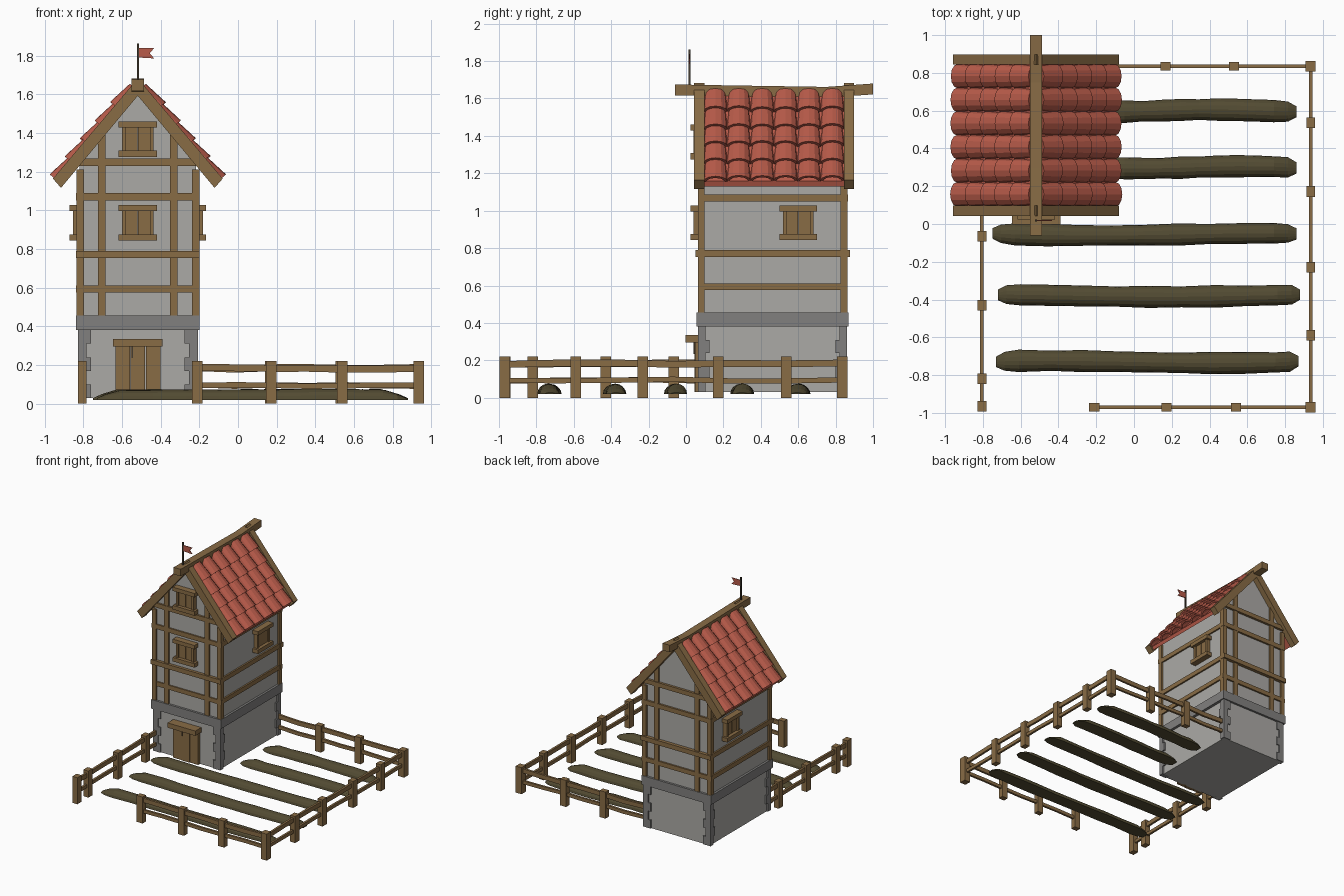
import bpy, bmesh, math, random
from mathutils import Vector

if "Cube" in bpy.data.objects:
    bpy.data.objects.remove(bpy.data.objects["Cube"])

random.seed(4)


def material(name, rgb):
    m = bpy.data.materials.new(name)
    m.diffuse_color = (*rgb, 1)
    m.use_nodes = True
    m.node_tree.nodes["Principled BSDF"].inputs["Base Color"].default_value = m.diffuse_color
    return m


WOOD = material("brown wood", (0.25, 0.15, 0.06))
PLASTER = material("light grey plaster", (0.41, 0.40, 0.38))
STONE = material("dark grey stone", (0.22, 0.215, 0.21))
TILE = material("red clay", (0.48, 0.105, 0.068))
SOIL = material("dark soil", (0.085, 0.07, 0.032))
IRON = material("dark pole", (0.06, 0.045, 0.03))


def build(name, mat, solids):
    """Each solid is a list of rings (point lists) that are skinned and capped."""
    bm = bmesh.new()
    for rings in solids:
        vs = [[bm.verts.new(p) for p in r] for r in rings]
        n = len(vs[0])
        for a, b in zip(vs, vs[1:]):
            for i in range(n):
                j = (i + 1) % n
                bm.faces.new((a[i], a[j], b[j], b[i]))
        bm.faces.new(vs[0][::-1])
        bm.faces.new(vs[-1])
    bmesh.ops.recalc_face_normals(bm, faces=bm.faces)
    me = bpy.data.meshes.new(name)
    bm.to_mesh(me)
    bm.free()
    me.materials.append(mat)
    ob = bpy.data.objects.new(name, me)
    bpy.context.collection.objects.link(ob)
    return ob


def box(x0, x1, y0, y1, z0, z1):
    return [[(x0, y0, z), (x1, y0, z), (x1, y1, z), (x0, y1, z)] for z in (z0, z1)]


def extrude_y(profile, y0, y1):
    return [[(x, y, z) for x, z in profile] for y in (y0, y1)]


CX = -0.518                      # house centre line
XL, XR, YF, YB = -0.82, -0.216, 0.075, 0.85   # wall planes
SLOPE = 1.2
ANG = math.atan(SLOPE)

# Stone base, corner blocks and ledge
build("base_wall", PLASTER, [box(XL + .005, XR - .005, YF, YB, .03, .39)])
blocks = []
for sx, cx in ((1, XL - .008), (-1, XR + .008)):
    for sy, cy in ((1, YF - .01), (-1, YB + .01)):
        for k in range(5):
            lx, ly = (.068, .04) if k % 2 == 0 else (.045, .06)
            blocks.append(box(cx, cx + sx * lx, cy, cy + sy * ly, .03 + .07 * k, .10 + .07 * k))
build("corner_stones", STONE, blocks)
build("stone_ledge", STONE, [box(XL - .018, XR + .018, YF - .018, YB + .018, .38, .455)])

# Plastered upper walls with both gables
top = 1.61
hw = (XR - XL) / 2
eave = top - SLOPE * hw
build("upper_walls", PLASTER, [extrude_y(
    [(XL, .45), (XR, .45), (XR, eave), (CX, top), (XL, eave)], YF, YB)])

# Timber frame: corner posts, gable studs, horizontal rails
frame = []
for x0, x1 in ((XL - .015, XL + .023), (XR - .023, XR + .016)):
    for y0, y1 in ((YF - .012, YF + .025), (YB - .025, YB + .014)):
        frame.append(box(x0, x1, y0, y1, .45, 1.21))
for y0, y1 in ((YF - .012, YF + .01), (YB - .01, YB + .014)):
    for x in (CX - .186, CX + .186):
        frame.append(box(x - .02, x + .02, y0, y1, .45, 1.39))
for z0, z1, out in ((.575, .612, .01), (.752, .79, .024), (1.05, 1.088, .012), (1.23, 1.267, .016)):
    for y0, y1 in ((YF - out, YF + .01), (YB - .01, YB + out + .004)):
        frame.append(box(XL - .018, XR + .018, y0, y1, z0, z1))
    if z0 < 1.2:
        for x0, x1 in ((XL - .013, XL + .01), (XR - .01, XR + .013)):
            frame.append(box(x0, x1, YF, YB, z0, z1))
build("timber_frame", WOOD, frame)


# Shuttered windows: u runs along the wall, d points out of it
def window(name, place, zc):
    parts = [(-.1, .1, .05, .068, .1), (-.1, .1, .05, -.085, -.052),
             (-.082, -.062, .034, -.06, .07), (.062, .082, .034, -.06, .07),
             (-.065, -.002, .022, -.06, .07), (.002, .065, .022, -.06, .07)]
    build(name, WOOD, [box(*place(u0, u1, d), zc + z0, zc + z1) for u0, u1, d, z0, z1 in parts])


front = lambda u0, u1, d: (CX + u0, CX + u1, YF - d, YF + .01)
window("front_lower_window", front, .928)
window("front_gable_window", front, 1.36)
window("right_window", lambda u0, u1, d: (XR - .01, XR + d, .6 + u0, .6 + u1), .928)
window("left_window", lambda u0, u1, d: (XL - d, XL + .01, .6 + u0, .6 + u1), .928)

# Plank door with lintel and latch
build("door", WOOD, [box(CX - .116 + .079 * k, CX - .041 + .079 * k, YF - .025 - .004 * (k % 2),
                         YF + .01, .03, .31) for k in range(3)])
build("door_lintel", WOOD, [box(CX - .128, CX + .128, YF - .078, YF + .01, .295, .335)])
build("door_latch", IRON, [box(CX - .032, CX - .026, YF - .034, YF - .02, .235, .295)])

# Bargeboards on both gables
boards = []
for y0, y1 in ((.042, .098), (.845, .897)):
    for s in (-1, 1):
        prof = [(CX, 1.592), (CX + s * .397, 1.592 - SLOPE * .397),
                (CX + s * .439, 1.682 - SLOPE * .432), (CX, 1.682)]
        boards.append(extrude_y(prof, y0, y1))
build("bargeboards", WOOD, boards)

# Roof deck under the tiles
build("roof_deck", TILE, [extrude_y(
    [(CX, 1.61), (CX + s * .4, 1.61 - SLOPE * .4), (CX + s * .41, 1.65 - SLOPE * .41), (CX, 1.65)],
    .09, .85) for s in (-1, 1)])

# Arched roof tiles: 5 rows of 6 on each slope
ROWS, COLS, W = 5, 6, .125
tiles = []
for s in (-1, 1):
    def on_roof(dist, y, n, s=s):
        return (CX + s * (dist * math.cos(ANG) + n * math.sin(ANG)), y,
                1.652 - dist * math.sin(ANG) + n * math.cos(ANG))
    for r in range(ROWS):
        d0 = .035 + .121 * r
        for c in range(COLS):
            yc = .095 + W * (c + .5)
            jit = random.uniform(-.004, .004)
            rings = []
            for dist, lift, rad in ((d0 - .01, -.012, .056), (d0 + .128 + jit, .006, .064)):
                arc = [math.pi * k / 6 for k in range(7)]
                ring = [on_roof(dist, yc + rad * math.cos(a), lift + .045 * math.sin(a)) for a in arc]
                ring += [on_roof(dist, yc + (rad - .012) * math.cos(a), lift - .004 + .034 * math.sin(a))
                         for a in reversed(arc)]
                rings.append(ring)
            tiles.append(rings)
build("roof_tiles", TILE, tiles)

# Slightly sagging ridge beam
build("ridge_beam", WOOD, [[[(CX - .032, y, z - .029), (CX + .032, y, z - .029),
                             (CX + .032, y, z + .029), (CX - .032, y, z + .029)]
                            for y, z in ((-.06, 1.646), (.3, 1.64), (.75, 1.633), (1.0, 1.651))]])

# Flag
build("flag_pole", IRON, [box(CX - .005, CX + .005, .014, .024, 1.66, 1.862)])
build("flag", TILE, [extrude_y([(CX, 1.79), (CX + .084, 1.785), (CX + .062, 1.812),
                                (CX + .084, 1.838), (CX, 1.838)], .016, .022)])

# Ploughed soil ridges
for i, (y, x0, x1) in enumerate(((-.73, -.73, .87), (-.38, -.72, .88), (-.055, -.75, .86),
                                 (.3, -.17, .86), (.6, -.17, .86))):
    rings, n = [], 12
    for k in range(n + 1):
        t = k / n
        if k in (0, n):
            x, f, h = (x0, x1)[k == n], .5, .15
        elif k in (1, n - 1):
            x, f, h = (x0 + .045, x1 - .045)[k == n - 1], .9, .55
        else:
            x, f, h = x0 + .12 + (x1 - x0 - .24) * (k - 2) / (n - 4), 1, 1
        w = (.057 + random.uniform(-.004, .003)) * f
        h *= .053 + random.uniform(-.003, .003)
        yc = y + .006 * math.sin(t * 7 + i)
        rings.append([(x, yc + w * math.cos(math.pi * j / 8), .02 + h * math.sin(math.pi * j / 8))
                      for j in range(9)])
    build(f"soil_ridge_{i + 1}", SOIL, [rings])

# Fence posts
FX, BX, FY, BY = .935, -.805, -.97, .835
spots = [(x, FY) for x in (-.21, .172, .54, FX)]
spots += [(FX, y) for y in (-.59, -.23, .172, .535, BY)]
spots += [(x, BY) for x in (.53, .167)]
spots += [(BX, y) for y in (-.965, -.82, -.43, -.065)]
posts = []
for x, y in spots:
    corner = x == FX and y in (FY, BY)
    a = .027 if corner or x not in (FX, BX) else .023
    b = .026 if corner or x in (FX, BX) else .022
    if x in (FX, BX):
        b = .028
    posts.append(box(x - a, x + a, y - b, y + b, 0, .22))
build("fence_posts", WOOD, posts)


# Fence rails, slightly crooked between posts
def rail(p, q, z, h):
    p, q = Vector(p), Vector(q)
    side = Vector((-(q - p).y, (q - p).x)).normalized() * .009
    rings = []
    for k in range(7):
        c = p.lerp(q, k / 6)
        zz = z + random.uniform(-.005, .005)
        rings.append([(*(c + side * m), zz + n * h) for m, n in ((-1, -1), (1, -1), (1, 1), (-1, 1))])
    return rings


runs = (((-.21, FY), (FX, FY)), ((FX, FY), (FX, BY)), ((FX, BY), (-.21, BY)), ((BX, -.965), (BX, .08)))
build("fence_rails", WOOD, [rail(p, q, z, h) for p, q in runs for z, h in ((.183, .018), (.094, .014))])
